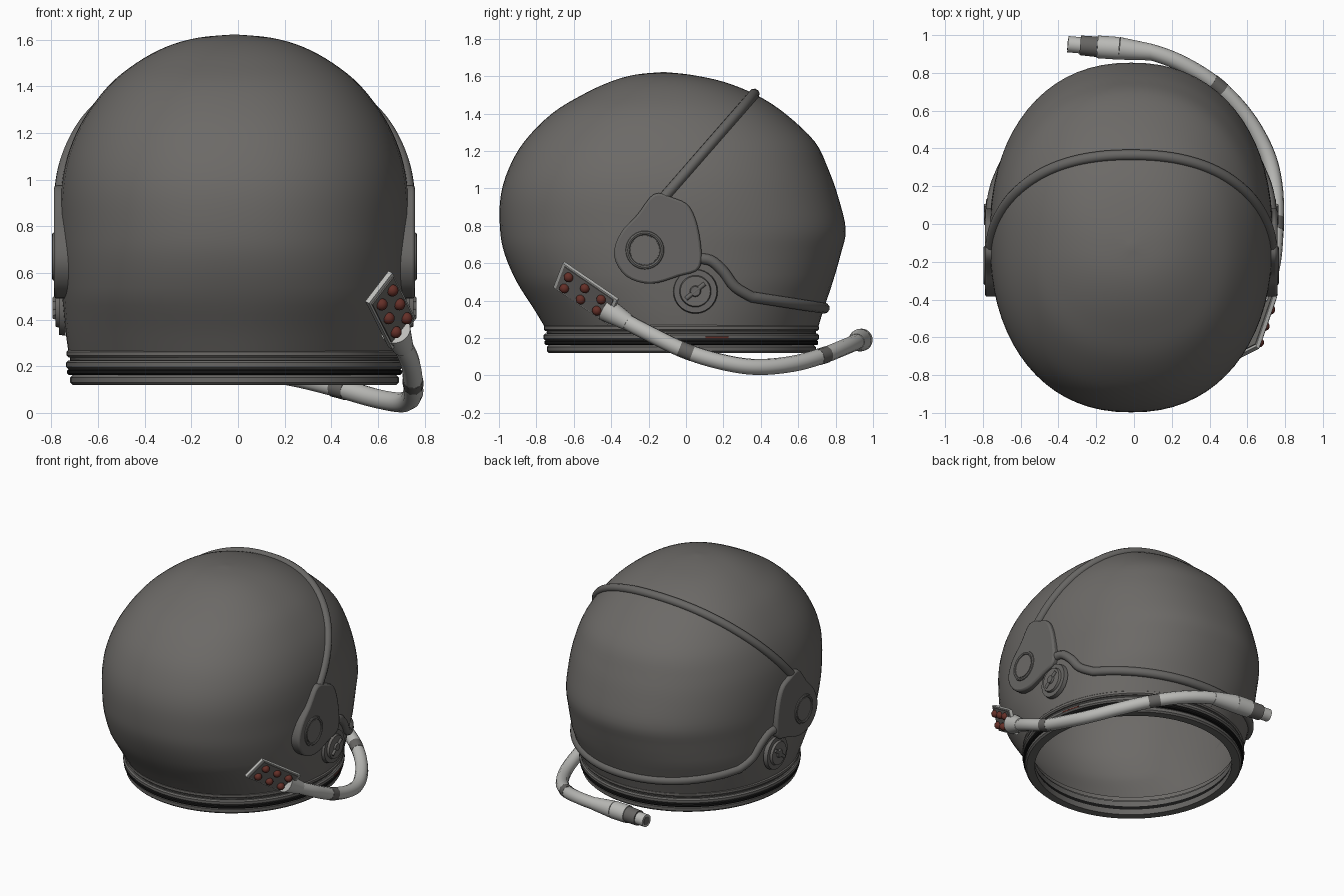
import bpy, bmesh, math
from mathutils import Vector, Matrix

if "Cube" in bpy.data.objects:
    bpy.data.objects.remove(bpy.data.objects["Cube"])

CX = -0.015  # helmet centre; the hose sticks out on the other side


def material(name, rgb, rough=0.6):
    m = bpy.data.materials.new(name)
    m.use_nodes = True
    m.diffuse_color = (*rgb, 1)
    node = m.node_tree.nodes["Principled BSDF"]
    node.inputs["Base Color"].default_value = (*rgb, 1)
    node.inputs["Roughness"].default_value = rough
    return m


SHELL = material("warm grey", (0.15, 0.143, 0.135))
TRIM = material("trim grey", (0.135, 0.131, 0.125))
BLACK = material("seal black", (0.008, 0.008, 0.008))
LIGHT = material("light grey", (0.5, 0.5, 0.48))
RED = material("dark red", (0.13, 0.029, 0.021))


def spline(pts, n, closed=False):
    """Smooth interpolation through the points, n steps per span."""
    pts = [Vector(p) for p in pts]
    k = len(pts)
    get = (lambda i: pts[i % k]) if closed else (lambda i: pts[min(max(i, 0), k - 1)])
    out = []
    for i in range(k if closed else k - 1):
        a, b, c, d = (get(i + j) for j in (-1, 0, 1, 2))
        for s in range(n):
            t = s / n
            out.append(0.5 * (2 * b + (c - a) * t + (2 * a - 5 * b + 4 * c - d) * t ** 2
                              + (3 * b - a - 3 * c + d) * t ** 3))
    return out if closed else out + [pts[-1]]


def finish(name, bm, mat):
    bmesh.ops.recalc_face_normals(bm, faces=bm.faces)
    me = bpy.data.meshes.new(name)
    bm.to_mesh(me)
    bm.free()
    ob = bpy.data.objects.new(name, me)
    bpy.context.collection.objects.link(ob)
    me.materials.append(mat)
    bpy.ops.object.select_all(action='DESELECT')
    ob.select_set(True)
    bpy.context.view_layer.objects.active = ob
    bpy.ops.object.shade_smooth_by_angle(angle=math.radians(40))
    return ob


def loft(name, rings, mat, closed=False, caps=()):
    bm = bmesh.new()
    loops = [[bm.verts.new(p) for p in r] for r in rings]
    pairs = list(zip(loops, loops[1:])) + ([(loops[-1], loops[0])] if closed else [])
    for a, b in pairs:
        for i in range(len(a)):
            j = (i + 1) % len(a)
            bm.faces.new((a[i], a[j], b[j], b[i]))
    for c in caps:
        bm.faces.new(loops[c])
    bmesh.ops.remove_doubles(bm, verts=bm.verts, dist=1e-5)
    return finish(name, bm, mat)


def oval(a, b, cy, z, power=2.0, n=72):
    """Horizontal ring; a power above 2 fills out the diagonals."""
    def bulge(t):
        return math.copysign(abs(t) ** (2 / power), t)
    turns = [2 * math.pi * i / n for i in range(n)]
    return [(CX + a * bulge(math.cos(t)), cy + b * bulge(math.sin(t)), z) for t in turns]


def tube(name, pts, r, mat):
    cu = bpy.data.curves.new(name, 'CURVE')
    cu.dimensions = '3D'
    cu.bevel_depth = r
    cu.bevel_resolution = 3
    cu.use_fill_caps = True
    sp = cu.splines.new('POLY')
    sp.points.add(len(pts) - 1)
    for point, p in zip(sp.points, pts):
        point.co = (*p, 1)
    cu.materials.append(mat)
    bpy.context.collection.objects.link(bpy.data.objects.new(name, cu))


def rod(name, p, q, r1, r2, mat, n=28):
    p, q = Vector(p), Vector(q)
    d = q - p
    bm = bmesh.new()
    rot = d.to_track_quat('Z', 'Y').to_matrix().to_4x4()
    bmesh.ops.create_cone(bm, cap_ends=True, segments=n, radius1=r1, radius2=r2, depth=d.length,
                          matrix=Matrix.Translation((p + q) / 2) @ rot)
    finish(name, bm, mat)


def shell_power(z):
    return 2 + .22 * min(1, (z - .25) / .25)


# Shell: height, half width, front y, back y
rows = spline([(0.25, .71, -.75, .705), (0.35, .724, -.81, .735), (0.5, .738, -.905, .785),
               (0.65, .747, -.97, .828), (0.78, .75, -.994, .854), (0.95, .744, -.992, .815),
               (1.1, .716, -.95, .762), (1.25, .652, -.865, .688), (1.4, .542, -.717, .53),
               (1.5, .42, -.555, .375), (1.57, .29, -.405, .20), (1.608, .155, -.27, .02),
               (1.622, 0, -.12, -.12)], 4)
shell = loft("shell", [oval(a, (k - f) / 2, (k + f) / 2, z, shell_power(z)) for z, a, f, k in rows],
             SHELL)
wall = shell.modifiers.new("wall", 'SOLIDIFY')
wall.thickness, wall.offset = 0.015, -1


def shell_x(y, z):
    """Half width of the shell at a given depth and height."""
    for lo, hi in zip(rows, rows[1:]):
        if lo[0] <= z <= hi[0]:
            _, a, f, k = lo.lerp(hi, (z - lo[0]) / (hi[0] - lo[0]))
            u = abs(y - (k + f) / 2) / ((k - f) / 2)
            e = shell_power(z)
            return a * max(0, 1 - u ** e) ** (1 / e)
    return 0


def hugging(name, side_path, r):
    """Band over both sides of the shell, joined at the middle."""
    half = [(shell_x(y, z), y, z) for y, z in side_path]
    half = [p for p in half if p[0] > .02]
    tube(name, [(CX + x, y, z) for x, y, z in half]
         + [(CX - x, y, z) for x, y, z in reversed(half)], r, TRIM)


# Visor band and lower visor rim
ease = [math.sin(i / 36 * math.pi / 2) for i in range(37)]
hugging("visor_band", [(-.12 + .485 * t, .95 + .555 * t) for t in ease], 0.029)
corner = spline([(.05, .625), (.13, .615), (.2, .555), (.26, .475), (.35, .42)], 4)
hugging("lower_visor_rim",
        [tuple(p) for p in corner[:-1]] + [(.35 + .388 * t, .42 - .06 * t) for t in ease], 0.03)

# Neck rings: (outward offset, height) sections swept round the opening
BASE_A, BASE_B, BASE_Y = 0.70, 0.715, -0.025


def neck(name, inner, outer, z0, z1, mat):
    c = (z1 - z0) * 0.25
    sec = [(inner, z0), (outer - c, z0), (outer, z0 + c), (outer, z1 - c), (outer - c, z1), (inner, z1)]
    loft(name, [oval(BASE_A + o, BASE_B + o, BASE_Y, z) for o, z in sec], mat, closed=True)


neck("bottom_ring", -.06, .004, .12, .162, TRIM)
neck("black_seal", -.05, .017, .162, .188, BLACK)
neck("middle_ring", -.05, .022, .188, .224, TRIM)
neck("ring_groove", -.04, .006, .224, .238, TRIM)
neck("upper_collar", -.03, .02, .238, .27, SHELL)
tube("red_ring_mark", oval(BASE_A + .019, BASE_B + .019, BASE_Y, .203)[2:5], .006, RED)

# Ear plates, dials and knobs on both sides
outline = spline([(-.17, .97), (-.07, .95), (.02, .90), (.07, .76), (.075, .58), (-.04, .53),
                  (-.19, .49), (-.32, .53), (-.385, .64), (-.35, .76), (-.26, .86)], 4, closed=True)
for side, s in (("left", 1), ("right", -1)):
    def out(x, y, z):
        return (CX + s * x, y, z)

    plate = loft(side + "_ear_plate", [[out(shell_x(y, z) - .01, y, z) for y, z in outline],
                                       [out(.774, y, z) for y, z in outline]], TRIM, caps=(-1,))
    bev = plate.modifiers.new("bevel", 'BEVEL')
    bev.width, bev.segments = 0.012, 2
    bev.limit_method = 'ANGLE'

    bpy.ops.mesh.primitive_torus_add(location=out(.771, -.22, .67), rotation=(0, math.pi / 2, 0),
                                     major_radius=.092, minor_radius=.012,
                                     major_segments=36, minor_segments=8)
    ring = bpy.context.object
    ring.name = side + "_dial_ring"
    ring.data.materials.append(TRIM)
    bpy.ops.object.shade_smooth_by_angle()
    rod(side + "_dial_face", out(.76, -.22, .67), out(.778, -.22, .67), .08, .078, SHELL)
    rod(side + "_knob_base", out(.724, .05, .45), out(.752, .05, .45), .12, .115, TRIM)
    rod(side + "_knob", out(.752, .05, .45), out(.768, .05, .45), .085, .08, SHELL)
    rod(side + "_knob_hub", out(.768, .05, .45), out(.78, .05, .45), .03, .025, TRIM)
    rod(side + "_knob_lever", out(.769, .0, .41), out(.769, .10, .49), .012, .012, TRIM, 10)

# Button panel, lying on its two edge directions
corner0 = Vector((.562, -.71, .47))
u, v = Vector((.10, .29, -.198)), Vector((.10, .05, .13))
n = u.cross(v).normalized()


def slab(name, lo, hi, m, mat):
    square = ((m, m), (1 - m, m), (1 - m, 1 - m), (m, 1 - m))
    loft(name, [[corner0 + u * a + v * b + n * h for a, b in square] for h in (lo, hi)], mat,
         caps=(0, 1))


slab("panel_body", -.022, .0, 0, LIGHT)
slab("panel_face", -.002, .006, .05, SHELL)
slab("panel_back", -.026, -.02, .05, SHELL)
for row in range(2):
    for col in range(3):
        p = corner0 + u * (.18 + .3 * col) + v * (.27 + .46 * row)
        bm = bmesh.new()
        bmesh.ops.create_uvsphere(bm, u_segments=14, v_segments=8, radius=.026,
                                  matrix=Matrix.Translation(p + n * .012))
        finish("button_%d_%d" % (row + 1, col + 1), bm, RED)

# Hose with its worn bands and fittings
hose = spline([(.69, -.37, .315), (.735, -.2, .225), (.75, 0, .13), (.745, .2, .07),
               (.70, .38, .045), (.592, .57, .062), (.44, .73, .105), (.26, .845, .15),
               (.09, .91, .178), (-.04, .925, .187)], 6)
tube("hose", hose, 0.043, LIGHT)
for i, start in enumerate((11, 35)):
    tube("hose_band_%d" % (i + 1), hose[start:start + 3], 0.0445, TRIM)
rod("hose_start_fitting", (.675, -.43, .355), (.707, -.31, .283), .065, .045, LIGHT)
rod("hose_end_cone", (.09, .91, .178), (-.08, .93, .188), .044, .06, LIGHT)
rod("hose_end_sleeve", (-.08, .93, .188), (-.195, .938, .19), .06, .06, LIGHT)
rod("hose_end_collar", (-.195, .938, .19), (-.285, .946, .19), .054, .052, TRIM)
rod("hose_end_tip", (-.285, .946, .19), (-.35, .952, .19), .043, .043, LIGHT)
rod("hose_end_bore", (-.345, .9515, .19), (-.352, .952, .19), .03, .03, TRIM)
